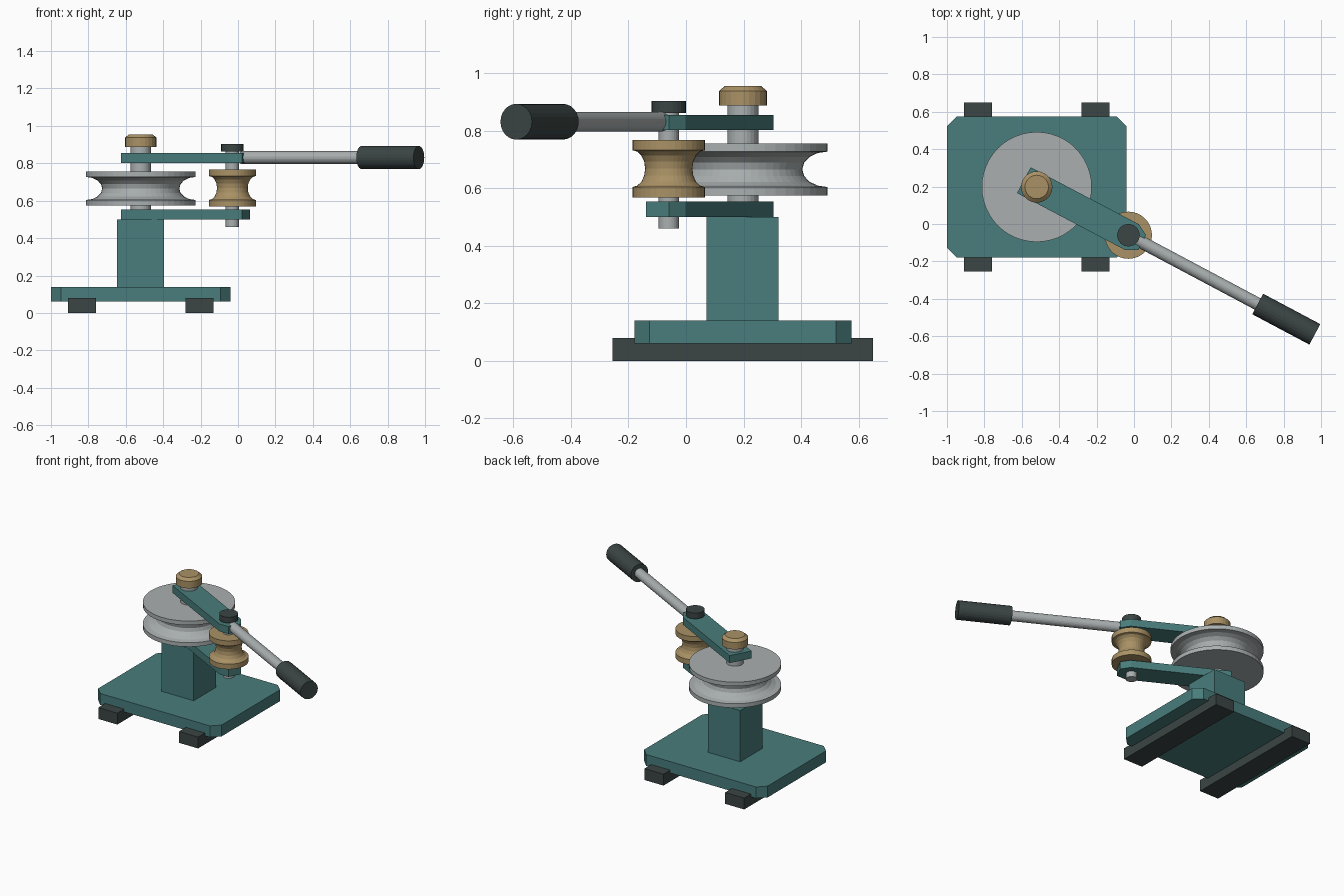
import bpy, bmesh, math
from mathutils import Vector, Matrix

if "Cube" in bpy.data.objects:
    bpy.data.objects.remove(bpy.data.objects["Cube"])


def material(name, rgb):
    m = bpy.data.materials.new(name)
    m.diffuse_color = (*rgb, 1)
    m.use_nodes = True
    m.node_tree.nodes["Principled BSDF"].inputs["Base Color"].default_value = m.diffuse_color
    return m


TEAL = material("teal paint", (0.065, 0.205, 0.2))
STEEL = material("steel", (0.40, 0.43, 0.43))
BRASS = material("brass", (0.40, 0.285, 0.13))
RUBBER = material("dark rubber", (0.043, 0.06, 0.058))

MAIN = Vector((-0.52, 0.198, 0))      # main wheel axis
ROLL = Vector((-0.03, -0.06, 0))      # roller axis
ANGLE = math.atan2(ROLL.y - MAIN.y, ROLL.x - MAIN.x)
REACH = (ROLL - MAIN).length


def finish(name, bm, mat, matrix=Matrix()):
    bmesh.ops.recalc_face_normals(bm, faces=bm.faces)
    me = bpy.data.meshes.new(name)
    bm.to_mesh(me)
    bm.free()
    me.materials.append(mat)
    ob = bpy.data.objects.new(name, me)
    ob.matrix_world = matrix
    bpy.context.collection.objects.link(ob)
    return ob


def prism(name, outline, z0, z1, mat, matrix=Matrix()):
    """Extrude a flat outline from z0 to z1."""
    bm = bmesh.new()
    face = bm.faces.new([bm.verts.new((x, y, z0)) for x, y in outline])
    ext = bmesh.ops.extrude_face_region(bm, geom=[face])["geom"]
    verts = [v for v in ext if isinstance(v, bmesh.types.BMVert)]
    bmesh.ops.translate(bm, verts=verts, vec=(0, 0, z1 - z0))
    return finish(name, bm, mat, matrix)


def box(name, x0, x1, y0, y1, z0, z1, mat):
    return prism(name, [(x0, y0), (x1, y0), (x1, y1), (x0, y1)], z0, z1, mat)


def lathe(name, profile, n, mat, matrix):
    """Revolve (radius, z) points about local z and cap both ends."""
    bm = bmesh.new()
    rings = [[bm.verts.new((r * math.cos(2 * math.pi * i / n),
                            r * math.sin(2 * math.pi * i / n), z))
              for i in range(n)] for r, z in profile]
    for a, b in zip(rings, rings[1:]):
        for i in range(n):
            j = (i + 1) % n
            bm.faces.new((a[i], a[j], b[j], b[i]))
    bm.faces.new(rings[0])
    bm.faces.new(rings[-1])
    return finish(name, bm, mat, matrix)


def grooved(radius, depth, z0, z1, rim, steps=8):
    """Wheel profile with flat rims and a rounded groove."""
    mid, half = (z0 + z1) / 2, (z1 - z0) / 2 - rim
    pts = [(radius, z0)]
    for i in range(steps + 1):
        t = math.pi * i / steps
        pts.append((radius - depth * math.sin(t), mid - half * math.cos(t)))
    return pts + [(radius, z1)]


# Base plate with clipped corners, its runners and the column
hx, hy, c = 0.48, 0.377, 0.053
plate = [(-hx + c, -hy), (hx - c, -hy), (hx, -hy + c), (hx, hy - c),
         (hx - c, hy), (-hx + c, hy), (-hx, hy - c), (-hx, -hy + c)]
prism("base_plate", plate, 0.06, 0.14, TEAL, Matrix.Translation(MAIN))
for side, x in (("left", -0.908), ("right", -0.28)):
    box(side + "_foot_rail", x, x + 0.148, -0.255, 0.65, 0, 0.08, RUBBER)
box("column", -0.647, -0.395, 0.072, 0.322, 0.14, 0.5, TEAL)

# Pair of swing arms, square at the column and tapered at the roller
w = 0.078
arm = [(-w, -w), (REACH + 0.022, -w), (REACH + 0.083, -0.045),
       (REACH + 0.083, 0.045), (REACH + 0.022, w), (-w, w)]
swing = Matrix.Translation(MAIN) @ Matrix.Rotation(ANGLE, 4, 'Z')
prism("lower_arm", arm, 0.5, 0.553, TEAL, swing)
prism("upper_arm", arm, 0.802, 0.854, TEAL, swing)

# Main axle, wheel and knob
main = Matrix.Translation(MAIN)
lathe("main_axle", [(0.054, 0.49), (0.054, 0.9)], 24, STEEL, main)
lathe("main_wheel", grooved(0.294, 0.088, 0.575, 0.756, 0.029), 48, STEEL, main)
lathe("main_knob", [(0.084, 0.888), (0.084, 0.937), (0.063, 0.955)], 24, BRASS, main)

# Roller, pin and cap
roll = Matrix.Translation(ROLL)
lathe("roller_pin", [(0.036, 0.46), (0.036, 0.87)], 24, STEEL, roll)
lathe("roller", grooved(0.126, 0.044, 0.568, 0.768, 0.036), 36, BRASS, roll)
lathe("roller_cap", [(0.06, 0.862), (0.06, 0.903)], 24, RUBBER, roll)

# Handle rod and grip, pointing along the arm
handle = (Matrix.Translation(ROLL + Vector((0, 0, 0.831)))
          @ Matrix.Rotation(math.radians(-28), 4, 'Z')
          @ Matrix.Rotation(math.pi / 2, 4, 'Y'))
lathe("handle_rod", [(0.034, 0.055), (0.034, 0.82)], 24, STEEL, handle)
lathe("handle_grip", [(0.062, 0.783), (0.062, 1.129)], 24, RUBBER, handle)
